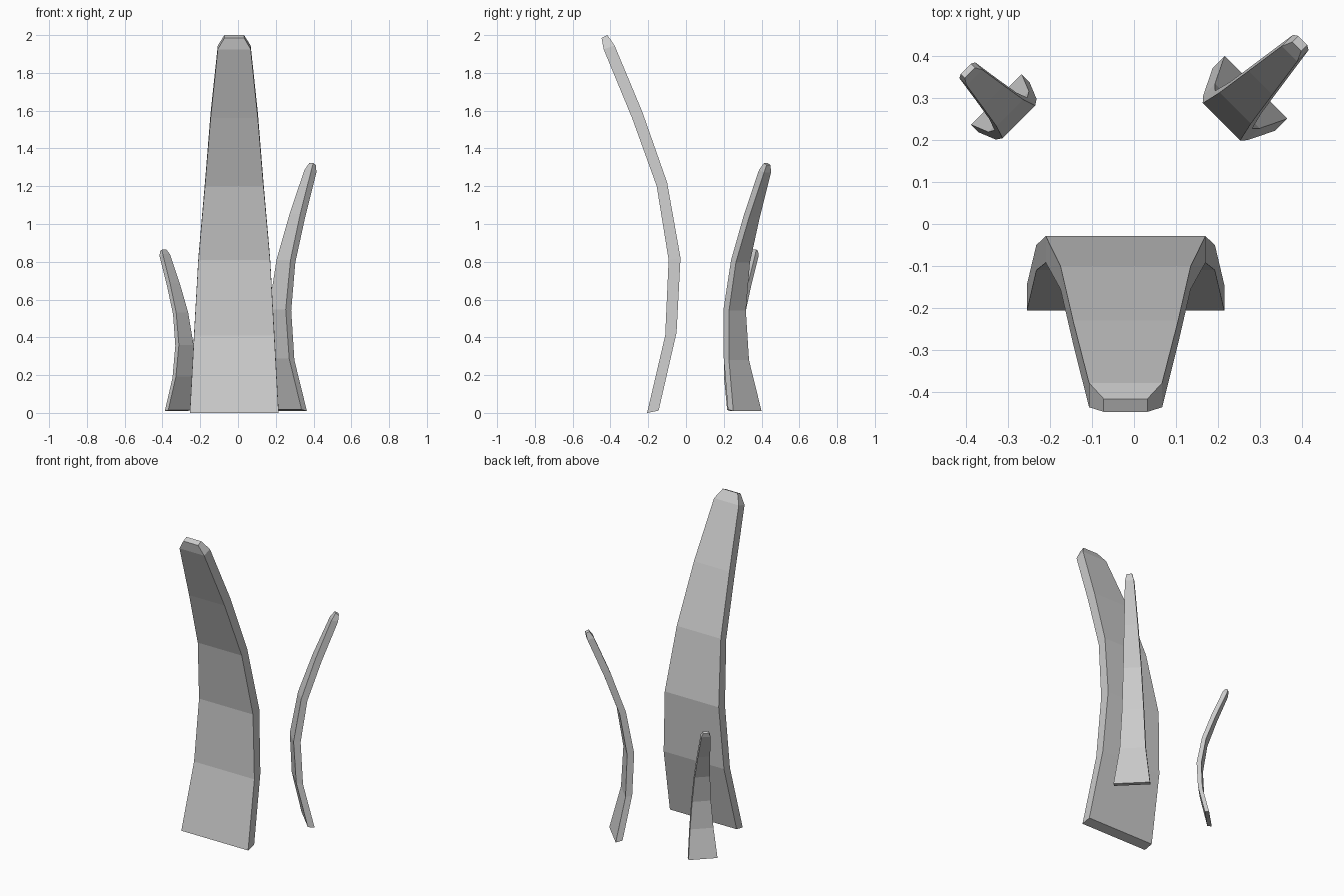
import bpy, bmesh
from mathutils import Vector

if "Cube" in bpy.data.objects:
    bpy.data.objects.remove(bpy.data.objects["Cube"])

# Side profile shared by all blades: (front y, front z, back y, back z)
PROFILE = [(-0.206, 0.0, -0.145, 0.012), (-0.11, 0.41, -0.05, 0.425),
           (-0.092, 0.81, -0.029, 0.82), (-0.155, 1.20, -0.10, 1.22),
           (-0.285, 1.56, -0.23, 1.59), (-0.436, 1.925, -0.378, 1.945),
           (-0.447, 1.985, -0.416, 2.0)]
BELLY = -0.029


def blade(name, belly, lean, scale, widths, z0=0.0):
    """Curved tapering slab: belly = inner bulge point, lean = tip direction."""
    d = Vector((lean[0], lean[1], 0)).normalized()
    side = Vector((-d.y, d.x, 0))
    base = Vector((belly[0], belly[1], z0))
    up = Vector((0, 0, 1))
    bm = bmesh.new()
    rings = []
    for (fy, fz, by, bz), w in zip(PROFILE, widths):
        ring = []
        for y, z, sx in ((fy, fz, -1), (fy, fz, 1), (by, bz, 1), (by, bz, -1)):
            p = base + d * (BELLY - y) * scale + up * z * scale + side * sx * w / 2
            ring.append(bm.verts.new(p))
        rings.append(ring)
    for a, b in zip(rings, rings[1:]):
        for i in range(4):
            j = (i + 1) % 4
            bm.faces.new((a[i], a[j], b[j], b[i]))
    bm.faces.new(rings[0])
    bm.faces.new(rings[-1])
    bmesh.ops.recalc_face_normals(bm, faces=bm.faces)
    mesh = bpy.data.meshes.new(name)
    bm.to_mesh(mesh)
    bm.free()
    obj = bpy.data.objects.new(name, mesh)
    bpy.context.collection.objects.link(obj)
    return obj


# Tall front blade leaning forward
blade("tall_blade", (-0.02, BELLY), (0, -1), 1.0,
      (0.47, 0.425, 0.38, 0.31, 0.25, 0.174, 0.104))
# Medium blade leaning to the back right
blade("medium_blade", (0.208, 0.243), (1, 1), 0.656,
      (0.211, 0.15, 0.126, 0.105, 0.08, 0.052, 0.03), 0.01)
# Small blade leaning to the back left
blade("small_blade", (-0.274, 0.243), (-1, 1), 0.427,
      (0.17, 0.137, 0.11, 0.09, 0.072, 0.053, 0.034), 0.01)
